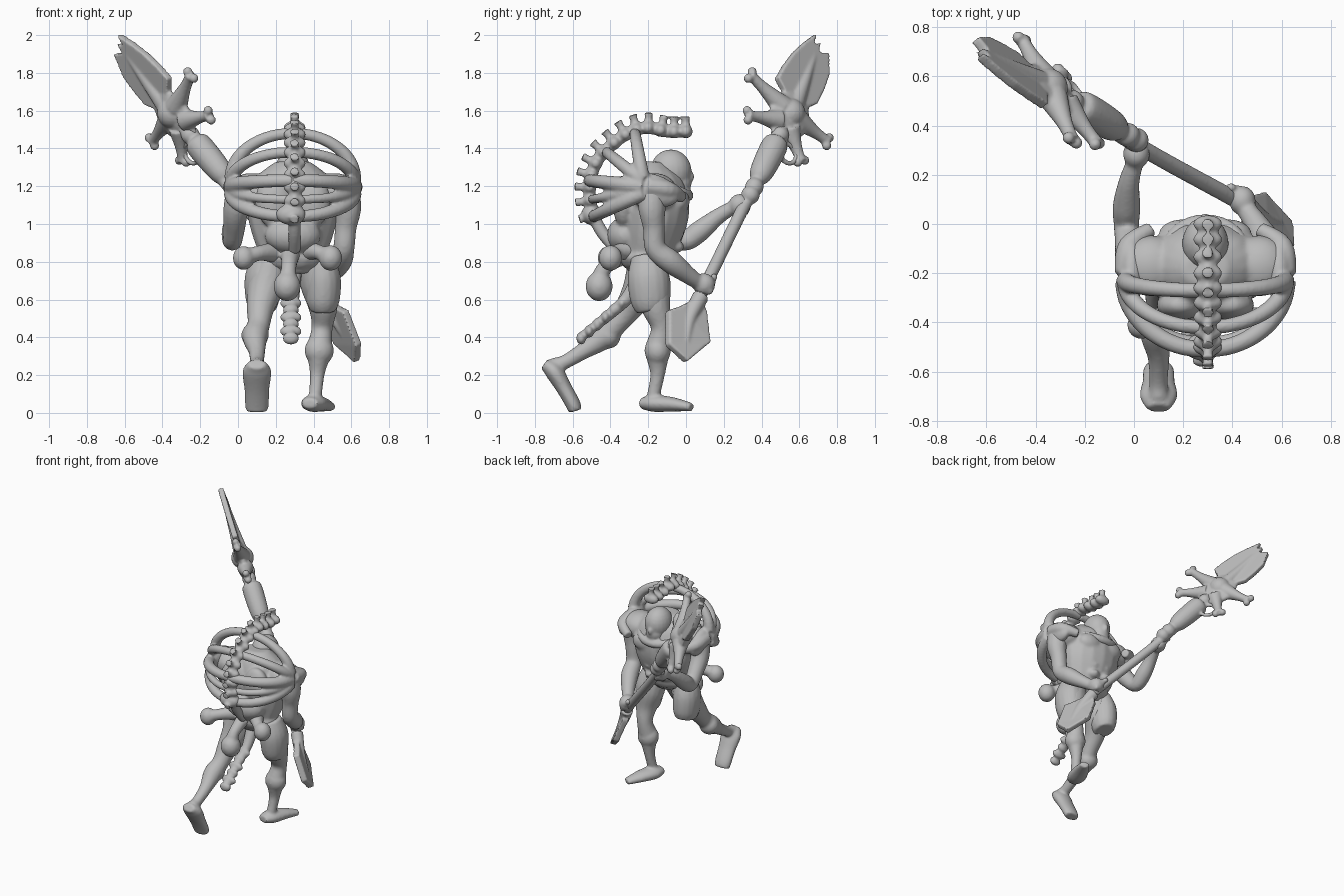
import bpy, bmesh, math
from mathutils import Vector, Matrix

if "Cube" in bpy.data.objects:
    bpy.data.objects.remove(bpy.data.objects["Cube"])

grey = bpy.data.materials.new("plain grey")
grey.use_nodes = True
grey.diffuse_color = (0.5, 0.5, 0.5, 1)
grey.node_tree.nodes["Principled BSDF"].inputs["Base Color"].default_value = (0.5, 0.5, 0.5, 1)

CX = 0.29  # body centre line


def smooth_path(pts, steps):
    """Catmull-Rom through points given as 4-vectors (position, radius)."""
    out = []
    for i in range(len(pts) - 1):
        a, b, c, d = pts[max(i - 1, 0)], pts[i], pts[i + 1], pts[min(i + 2, len(pts) - 1)]
        for k in range(steps):
            t = k / steps
            out.append(0.5 * (2 * b + (c - a) * t + (2 * a - 5 * b + 4 * c - d) * t * t
                              + (3 * b - a - 3 * c + d) * t ** 3))
    return out + [pts[-1]]


def tube(bm, pts, wide=1.0, ref=(1, 0, 0), steps=5, sides=16):
    """Tapered tube through (x, y, z, radius); 'wide' stretches it along ref."""
    path = smooth_path([Vector(p) for p in pts], steps)
    rings = []
    for i, p in enumerate(path):
        d = (path[min(i + 1, len(path) - 1)] - path[max(i - 1, 0)]).to_3d().normalized()
        u = Vector(ref)
        if abs(u.dot(d)) > 0.95:
            u = Vector((0, 0, 1))
        u = (u - d * u.dot(d)).normalized()
        v = d.cross(u)
        r = max(p[3], 0.004)
        ring = []
        for k in range(sides):
            a = math.tau * k / sides
            ring.append(bm.verts.new(p.to_3d() + u * (math.cos(a) * r * wide) + v * (math.sin(a) * r)))
        rings.append(ring)
    for a, b in zip(rings, rings[1:]):
        for k in range(sides):
            j = (k + 1) % sides
            bm.faces.new((a[k], a[j], b[j], b[k]))
    bm.faces.new(rings[0][::-1])
    bm.faces.new(rings[-1])


def ball(bm, loc, size, tilt=0.0):
    size = (size,) * 3 if isinstance(size, float) else size
    m = Matrix.Translation(loc) @ Matrix.Rotation(tilt, 4, 'X') @ Matrix.Diagonal((*size, 1))
    bmesh.ops.create_uvsphere(bm, u_segments=20, v_segments=12, radius=1, matrix=m)


def plate(bm, pts, normal, thick):
    n = Vector(normal).normalized() * thick / 2
    lo = [bm.verts.new(Vector(p) - n) for p in pts]
    hi = [bm.verts.new(Vector(p) + n) for p in pts]
    bm.faces.new(lo[::-1])
    bm.faces.new(hi)
    for i in range(len(pts)):
        j = (i + 1) % len(pts)
        bm.faces.new((lo[i], lo[j], hi[j], hi[i]))


def finish(name, bm, voxel=0.01, relax=4):
    """Fuse the pieces of a part into one soft sculpted surface."""
    bmesh.ops.recalc_face_normals(bm, faces=bm.faces)
    me = bpy.data.meshes.new(name)
    bm.to_mesh(me)
    bm.free()
    ob = bpy.data.objects.new(name, me)
    bpy.context.collection.objects.link(ob)
    me.materials.append(grey)
    rm = ob.modifiers.new("fuse", 'REMESH')
    rm.mode, rm.voxel_size = 'VOXEL', voxel
    sm = ob.modifiers.new("relax", 'SMOOTH')
    sm.factor, sm.iterations = 0.5, relax
    bpy.ops.object.select_all(action='DESELECT')
    ob.select_set(True)
    bpy.context.view_layer.objects.active = ob
    bpy.ops.object.convert(target='MESH')
    bpy.ops.object.shade_smooth_by_angle(angle=math.radians(50))


# Torso with chest, belly, back and broad shoulder muscles
bm = bmesh.new()
tube(bm, [(CX, -.21, .74, .09), (CX, -.21, .83, .13), (CX, -.19, .92, .16), (CX, -.17, 1.05, .185),
          (CX, -.17, 1.16, .18), (CX, -.18, 1.26, .14), (CX, -.18, 1.33, .07)], wide=1.3)
for s in (-1, 1):
    ball(bm, (CX + s * .09, -.04, 1.12), (.1, .06, .07))
    ball(bm, (CX + s * .22, -.17, 1.17), (.13, .125, .1))
    ball(bm, (CX + s * .1, -.33, 1.12), (.1, .06, .14))
    for z in (.88, .95, 1.02):
        ball(bm, (CX + s * .05, -.05, z), (.045, .04, .033))
tube(bm, [(CX, -.21, .77, .12), (CX, -.21, .82, .145), (CX, -.21, .85, .13)], wide=1.3)
ball(bm, (CX, -.32, .94), (.15, .1, .1))
finish("torso", bm, .012)

# Domed head with brow, jaw and raised collar
bm = bmesh.new()
ball(bm, (CX, -.08, 1.28), (.095, .11, .115))
ball(bm, (CX, -.04, 1.22), (.07, .07, .07))
ball(bm, (CX, .02, 1.25), (.02, .025, .03))
tube(bm, [(CX + .15 * math.cos(a), -.11 + .12 * math.sin(a), 1.2 - .05 * math.sin(a), .03)
          for a in (math.tau * k / 16 for k in range(17))], ref=(0, 0, 1), steps=2)
finish("head", bm, .009)

# Curved spine arching over the head, with knobs and side spurs
spine = [(0, 1.49), (-.1, 1.49), (-.2, 1.51), (-.29, 1.49), (-.38, 1.43), (-.46, 1.35),
         (-.5, 1.26), (-.51, 1.16), (-.49, 1.05), (-.44, .95), (-.36, .86)]
bm = bmesh.new()
tube(bm, [(CX + .01, y, z, .033) for y, z in spine])
dense = smooth_path([Vector((CX + .01, y, z, 0)) for y, z in spine], 3)
for i in range(0, len(dense) - 5, 2):
    p = dense[i].to_3d()
    d = (dense[i + 1] - dense[max(i - 1, 0)]).to_3d().normalized()
    out = d.cross(Vector((1, 0, 0)))
    if out.dot(p - Vector((CX, -.2, 1.15))) < 0:
        out = -out
    tube(bm, [(*p, .034), (*(p + out * .05), .02), (*(p + out * .08), .027)], ref=d, steps=3)
    ball(bm, p, (.06, .036, .036))
ball(bm, (CX - .01, -.5, 1.05), (.08, .055, .055))
finish("spine", bm, .009, 3)

# Fan of ribs running from each shoulder hub to the spine
rib_ends = [(-.27, 1.48, .03), (-.42, 1.38, .029), (-.51, 1.23, .034), (-.5, 1.13, .024), (-.49, 1.04, .032)]
for s, side in ((-1, "right"), (1, "left")):
    bm = bmesh.new()
    for y, z, r in rib_ends:
        hy, hz = -.23, 1.19 + (z - 1.19) * .18
        arc = [math.radians(a) for a in range(0, 91, 15)]
        tube(bm, [(CX + s * .325 * math.cos(a), hy + (y - hy) * math.sin(a), hz + (z - hz) * math.sin(a),
                   r * (1.3 - .3 * math.sin(a))) for a in arc], ref=(0, 0, 1), steps=3)
    ball(bm, (CX + s * .3, -.18, 1.18), (.055, .15, .085), -.3)
    tube(bm, [(CX + s * .32, -.2, 1.2, .05), (CX + s * .31, -.09, 1.18, .045),
              (CX + s * .22, -.02, 1.14, .03)], ref=(0, 0, 1))
    finish(side + "_ribs", bm, .009, 3)

# Arms: shoulder, upper arm, forearm, gripping fist
arms = {"left": [(.56, -.18, 1.2, .08), (.58, -.18, 1.08, .072), (.57, -.17, .98, .058), (.56, -.16, .87, .057),
                 (.54, -.08, .8, .062), (.49, .01, .73, .047), (.44, .08, .68, .037)],
        "right": [(.02, -.18, 1.2, .08), (-.01, -.16, 1.08, .068), (-.02, -.09, .98, .058), (-.03, -.01, .91, .052),
                  (-.03, .07, .96, .057), (-.02, .17, 1.04, .043), (.01, .27, 1.1, .034)]}
for side, pts in arms.items():
    bm = bmesh.new()
    tube(bm, pts)
    x, y, z, r = pts[-1]
    ball(bm, (x, y + .015, z), (.055, .06, .06))
    for k in range(4):
        ball(bm, (x + .02 - .022 * k, y + .045 + .008 * k, z - .035 + .025 * k), .02)
    finish(side + "_arm", bm)

# Legs: bent back leg on its toes, and planted front leg
bm = bmesh.new()
tube(bm, [(.18, -.22, .8, .09), (.15, -.23, .68, .1), (.12, -.3, .56, .075), (.11, -.37, .47, .06),
          (.09, -.44, .4, .066), (.1, -.54, .33, .045), (.1, -.64, .27, .038), (.1, -.7, .25, .042)])
tube(bm, [(.1, -.75, .26, .03), (.1, -.7, .22, .048), (.1, -.645, .13, .042), (.1, -.6, .05, .04),
          (.1, -.585, .01, .036)], wide=1.6)
ball(bm, (.09, -.41, .41), (.073, .065, .07))
finish("right_leg", bm)

bm = bmesh.new()
tube(bm, [(.4, -.2, .8, .09), (.43, -.18, .68, .1), (.45, -.16, .56, .078), (.445, -.13, .45, .056),
          (.43, -.15, .33, .066), (.42, -.15, .21, .04), (.41, -.17, .1, .035), (.4, -.18, .04, .04)])
tube(bm, [(.38, -.24, .05, .028), (.4, -.17, .05, .045), (.44, -.07, .045, .038), (.49, .03, .03, .022)], wide=1.5)
ball(bm, (.43, -.15, .33), (.078, .07, .08))
finish("left_leg", bm)

# Flared thigh guards hanging from the hips
for s, side in ((-1, "right"), (1, "left")):
    bm = bmesh.new()
    x = CX + s * .15
    tube(bm, [(x - s * .01, -.21, .83, .08), (x + s * .01, -.2, .72, .11), (x + s * .01, -.19, .6, .105),
              (x + s * .01, -.18, .54, .08)], wide=.85)
    finish(side + "_thigh_guard", bm)

# Hanging pouches and bulbs at the waist
bm = bmesh.new()
bulbs = ((.03, -.41, .82, .058, .83), (.49, -.4, .82, .062, .84), (.26, -.46, .67, .072, .83))
for bx, by, bz, r, top in bulbs:
    ball(bm, (bx, by, bz), (r, r, r * 1.1))
    tube(bm, [(bx, by, bz, r * .8), (bx + (CX - bx) * .3, by + .03, (bz + top) / 2 + .02, .04),
              (bx + (CX - bx) * .6, -.3, top + .02, .055)])
finish("waist_bulbs", bm)

# Knobbly tail
bm = bmesh.new()
tube(bm, [(CX, -.22, .76, .05), (CX, -.31, .61, .035), (.28, -.43, .5, .028), (.28, -.56, .4, .022)])
for k in range(6):
    ball(bm, (.28, -.34 - .043 * k, .58 - .037 * k), (.058 - .014 * (k % 2), .026, .034))
finish("tail", bm, .009, 3)

# Staff frame: 'along' points to the tip, 'across' spans the flat head
hub = Vector((-.36, .56, 1.6))
along = Vector((-.597, .353, .719)).normalized()
across = Vector((.355, -.709, .608)).normalized()
flat = along.cross(across)


def on_staff(u, v=0.0):
    return hub + along * u + across * v


# Staff shaft with sleeve, collars and ring
bm = bmesh.new()
tube(bm, [(.48, .05, .58, .034), (.41, .1, .67, .034), (.03, .31, 1.1, .034), (*on_staff(-.1), .037)])
tube(bm, [(*on_staff(u), r) for u, r in ((-.52, .035), (-.47, .06), (-.37, .07), (-.25, .07), (-.22, .05))])
for u in (-.62, -.56, -.18):
    ball(bm, on_staff(u), .05)
tube(bm, [(*(on_staff(-.24, -.09) + .055 * (along * math.cos(a) + across * math.sin(a))), .014)
          for a in (math.tau * k / 12 for k in range(13))], ref=flat, steps=2)
finish("staff_shaft", bm, .009)

# Staff head: webbed hub with a boss, flared prongs and a notched blade
bm = bmesh.new()
ball(bm, hub - along * .02, .08)
tube(bm, [(*on_staff(-.2), .05), (*on_staff(-.11), .11), (*on_staff(-.02), .13), (*on_staff(.08), .085)],
     wide=.35, ref=flat)
for u, v in ((0, .31), (-.22, .22), (0, -.27), (-.22, -.18)):
    a, b = on_staff(u * .4 - .02, v * .2), on_staff(u, v)
    side = (b - a).cross(flat).normalized()
    tube(bm, [(*a, .06), (*a.lerp(b, .55), .034), (*a.lerp(b, .88), .028), (*b, .032)], ref=flat)
    for s in (-1, 1):
        ball(bm, b + side * s * .026, .025)
outline = [(.05, .07), (.1, .165), (.2, .16), (.3, .145), (.4, .115), (.5, .075), (.43, .06), (.47, .03), (.41, .015),
           (.455, -.04), (.34, -.1), (.24, -.11), (.14, -.11), (.06, -.06)]
plate(bm, [on_staff(u, v) for u, v in outline], flat, .04)
tube(bm, [(*on_staff(.05), .05), (*on_staff(.2, .01), .035), (*on_staff(.4, .03), .02)])
finish("staff_head", bm, .008, 3)

# Broad blade at the butt of the staff
bm = bmesh.new()
butt = [(.46, .06, .61), (.53, -.04, .56), (.57, -.1, .54), (.64, -.1, .36),
        (.63, 0, .27), (.52, .12, .37), (.45, .1, .54)]
plate(bm, butt, flat, .045)
tube(bm, [(.45, .08, .62, .045), (.52, .02, .5, .036), (.59, 0, .37, .02)])
finish("butt_blade", bm, .008, 3)
